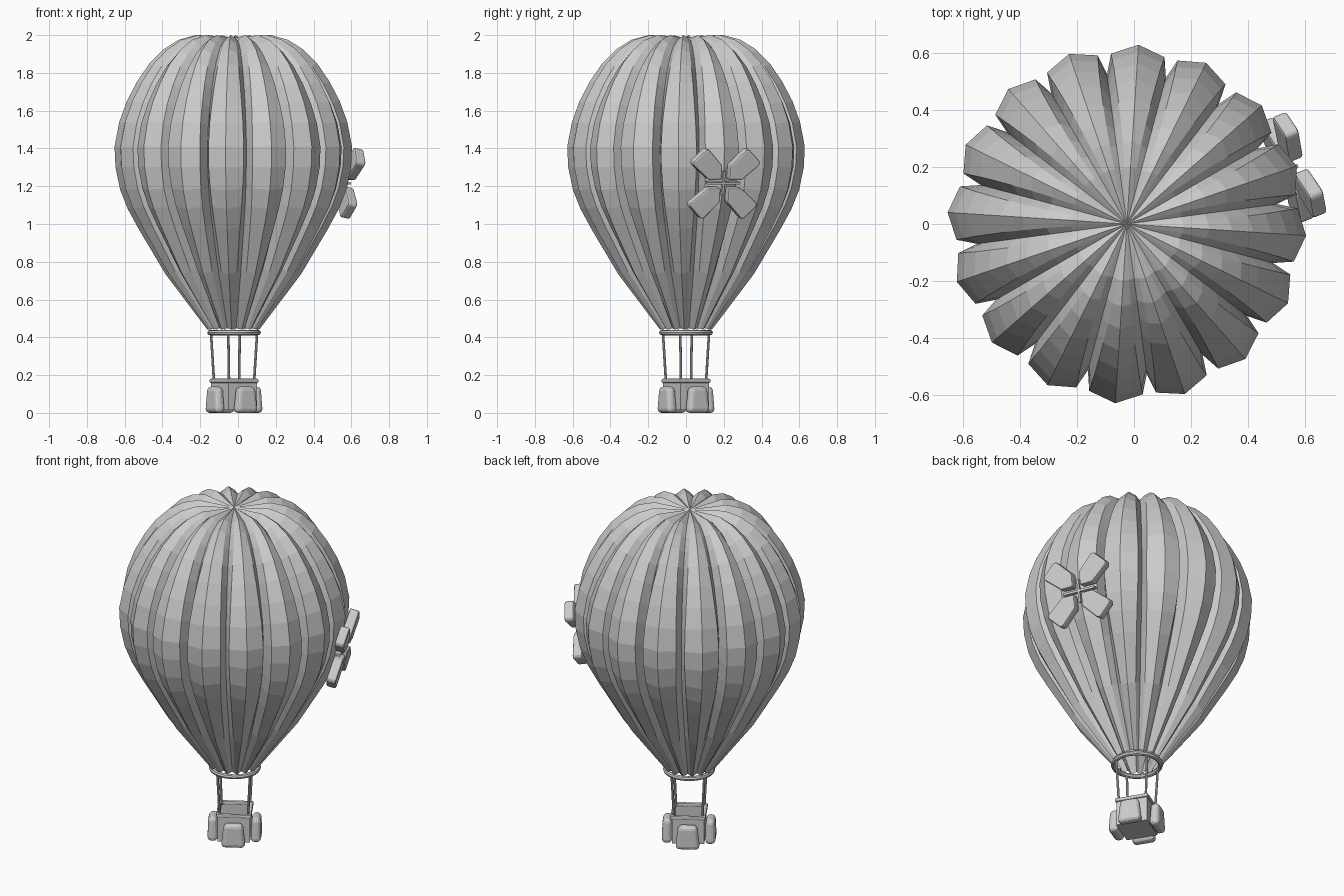
import bpy, bmesh
from math import radians, cos, sin, pi
from mathutils import Vector, Matrix

if "Cube" in bpy.data.objects:
    bpy.data.objects.remove(bpy.data.objects["Cube"])

CX = -0.025                      # envelope axis
BX = -0.021                      # basket axis
BASKET_TURN = radians(31)        # basket is turned about z


def make_object(name, bm, matrix=Matrix()):
    bmesh.ops.recalc_face_normals(bm, faces=bm.faces[:])
    mesh = bpy.data.meshes.new(name)
    bm.to_mesh(mesh)
    bm.free()
    ob = bpy.data.objects.new(name, mesh)
    ob.matrix_world = matrix
    bpy.context.collection.objects.link(ob)
    return ob


def box_bm(center, size):
    bm = bmesh.new()
    bmesh.ops.create_cube(bm, size=1)
    for v in bm.verts:
        v.co = Vector(center) + Vector([a * b for a, b in zip(v.co, size)])
    return bm


def bevel(ob, width, segments):
    m = ob.modifiers.new("bevel", 'BEVEL')
    m.width, m.segments = width, segments
    m.limit_method = 'ANGLE'
    m.angle_limit = radians(25)


def rod(name, a, b, radius):
    a, b = Vector(a), Vector(b)
    bm = bmesh.new()
    bmesh.ops.create_cone(bm, cap_ends=True, segments=8, radius1=radius,
                          radius2=radius, depth=(b - a).length)
    rot = (b - a).to_track_quat('Z', 'Y').to_matrix().to_4x4()
    return make_object(name, bm, Matrix.Translation((a + b) / 2) @ rot)


# Envelope: 16 ridged gores with deep creases
# (radius, z, crease depth, shoulder angle, shoulder share of the depth)
profile = [(.20, 2.0, .03, 6, .5), (.29, 1.975, .045, 6.5, .45), (.37, 1.925, .06, 7, .4),
           (.445, 1.85, .07, 7.5, .37), (.51, 1.755, .08, 8, .34), (.565, 1.65, .09, 8.4, .32),
           (.605, 1.54, .095, 8.8, .3), (.63, 1.41, .1, 9, .3), (.625, 1.3, .1, 9, .3),
           (.60, 1.18, .095, 8.7, .32), (.56, 1.08, .085, 8.4, .34), (.50, .97, .075, 8, .36),
           (.36, .735, .055, 7, .42), (.137, .44, .02, 6, .5)]
GORES = 16
bm = bmesh.new()
rings = []
for i, (r, z, d, a, share) in enumerate(profile):
    p, q = profile[max(i - 1, 0)], profile[min(i + 1, len(profile) - 1)]
    n = Vector((p[1] - q[1], q[0] - p[0])).normalized()
    ring = []
    for g in range(GORES):
        base = radians(-3.7) + g * 2 * pi / GORES
        for off, k in ((0, 0), (a, share), (11.25, 1), (22.5 - a, share)):
            t = base + radians(off)
            rr, zz = r - n.x * d * k, z - n.y * d * k
            ring.append(bm.verts.new((CX + rr * cos(t), rr * sin(t), zz)))
    rings.append(ring)
N = GORES * 4
for a, b in zip(rings, rings[1:]):
    for j in range(N):
        bm.faces.new((a[j], b[j], b[(j + 1) % N], a[(j + 1) % N]))
top = bm.verts.new((CX, 0, 1.982))
for j in range(N):
    bm.faces.new((top, rings[0][j], rings[0][(j + 1) % N]))
make_object("envelope", bm)

# Ring at the mouth
bpy.ops.mesh.primitive_torus_add(location=(BX, 0, .425), major_radius=.128,
                                 minor_radius=.014, major_segments=32, minor_segments=8)
bpy.context.object.name = "mouth_ring"
bpy.ops.object.shade_smooth_by_angle()

# Ropes from ring to basket corners
for k in range(4):
    t = BASKET_TURN + pi / 4 + k * pi / 2
    c, s = cos(t), sin(t)
    rod("rope", (BX + .109 * c, .109 * s, .16), (BX + .126 * c, .126 * s, .425), .007)

# Basket: open box with wall thickness
turn = Matrix.Translation((BX, 0, 0)) @ Matrix.Rotation(BASKET_TURN, 4, 'Z')
bm = box_bm((0, 0, .09), (.176, .176, .15))
bmesh.ops.delete(bm, geom=[f for f in bm.faces if f.calc_center_median().z > .16],
                 context='FACES')
basket = make_object("basket", bm, turn)
solid = basket.modifiers.new("wall", 'SOLIDIFY')
solid.thickness = .012

# Padded rim and one sandbag on each side
for k in range(4):
    side = turn @ Matrix.Rotation(k * pi / 2, 4, 'Z')
    rim = make_object("basket_rim", box_bm((.086, 0, .17), (.02, .192, .022)), side)
    bevel(rim, .007, 2)
    bm = box_bm((.118, 0, .07), (.058, .134, .14))
    for v in bm.verts:
        if v.co.z > .1:
            v.co.y *= .78
            v.co.x = .118 + (v.co.x - .118) * .85
    bag = make_object("sandbag", bm, side)
    bevel(bag, .023, 3)

# Emblem of four padded petals on the right side, lying on the envelope
place = (Matrix.Translation((.538, .19, 1.22)) @ Matrix.Rotation(radians(22), 4, 'Z')
         @ Matrix.Rotation(radians(12), 4, 'Y'))
petal = [(.022, .022), (.095, .022), (.19, .102), (.19, .122), (.124, .187),
         (.106, .187), (.022, .10)]
for sy in (1, -1):
    for sz in (1, -1):
        bm = bmesh.new()
        face = bm.faces.new([bm.verts.new((-.004, y * sy, z * sz)) for y, z in petal])
        ext = bmesh.ops.extrude_face_region(bm, geom=[face])
        for v in ext["geom"]:
            if isinstance(v, bmesh.types.BMVert):
                v.co.x += .054
        bevel(make_object("petal", bm, place), .011, 2)

# Thin cross strip between the petals
make_object("cross_bar", box_bm((.012, 0, 0), (.03, .19, .012)), place)
make_object("cross_post", box_bm((.012, 0, 0), (.03, .012, .13)), place)
